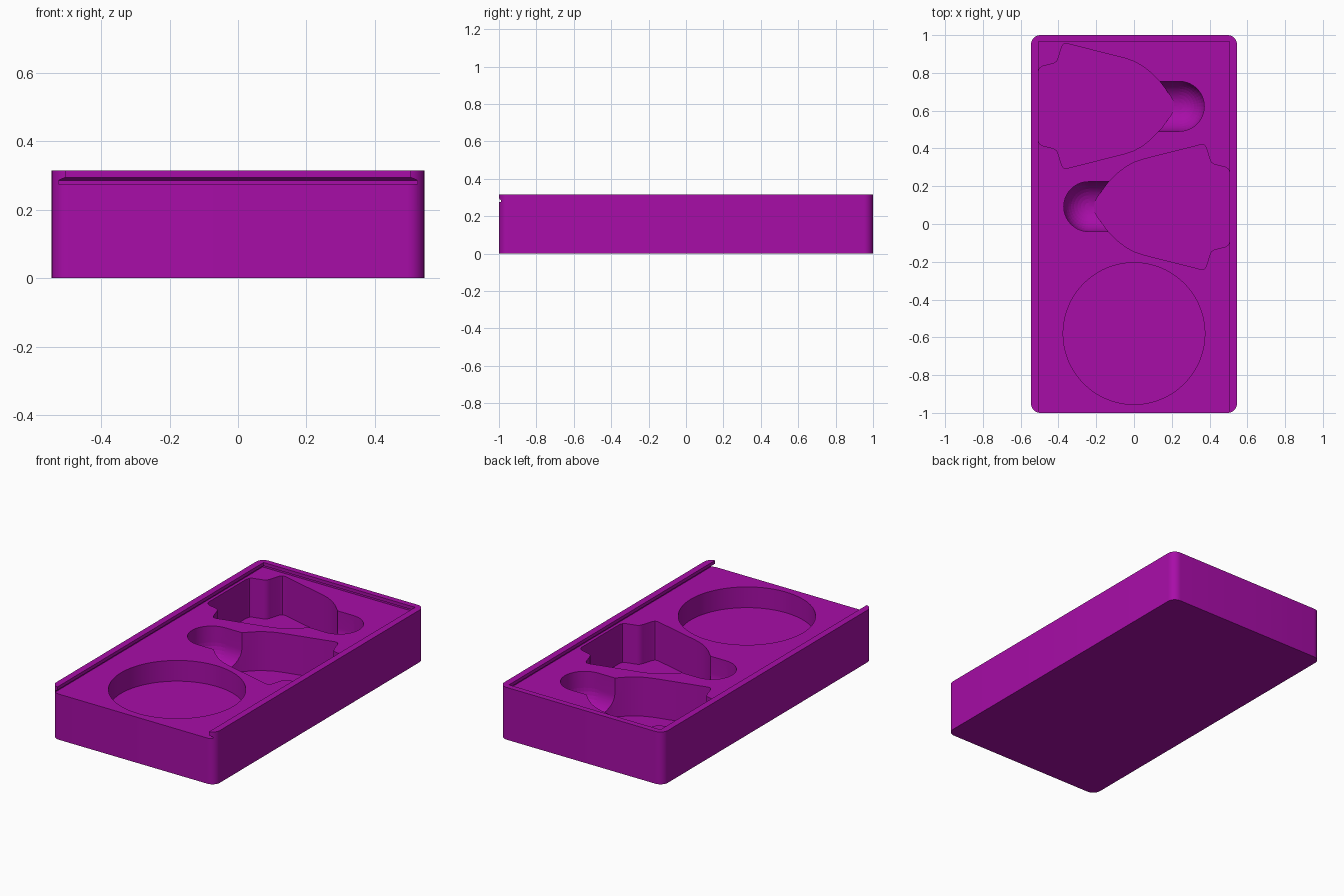
import bpy, bmesh
from math import sin, cos, pi, radians
from mathutils import Vector, Matrix

cube = bpy.data.objects.get("Cube")
if cube:
    bpy.data.objects.remove(cube, do_unlink=True)

HEIGHT, LEDGE, FLOOR = 0.315, 0.275, 0.04

purple = bpy.data.materials.new("purple plastic")
purple.use_nodes = True
purple.diffuse_color = (0.39, 0.004, 0.39, 1)
purple.node_tree.nodes["Principled BSDF"].inputs["Base Color"].default_value = (0.39, 0.004, 0.39, 1)


def make(name, bm):
    bmesh.ops.recalc_face_normals(bm, faces=bm.faces)
    mesh = bpy.data.meshes.new(name)
    bm.to_mesh(mesh)
    bm.free()
    mesh.materials.append(purple)
    obj = bpy.data.objects.new(name, mesh)
    bpy.context.collection.objects.link(obj)
    return obj


def loft(name, layers):
    """Solid through stacked outlines, each given as (z, points)."""
    bm = bmesh.new()
    rings = [[bm.verts.new((x, y, z)) for x, y in pts] for z, pts in layers]
    n = len(rings[0])
    for a, b in zip(rings, rings[1:]):
        for i in range(n):
            j = (i + 1) % n
            bm.faces.new((a[i], a[j], b[j], b[i]))
    bm.faces.new(rings[0])
    bm.faces.new(rings[-1])
    return make(name, bm)


def arc(cx, cy, r, start, end, steps):
    angles = [radians(start + (end - start) * i / steps) for i in range(steps + 1)]
    return [(cx + r * cos(a), cy + r * sin(a)) for a in angles]


def turned(pts):
    """Half-turn of the first pocket onto the second one."""
    return [(-x, 0.715 - y) for x, y in pts]


# Tray body with rounded upright corners
w, h, r = 0.545, 1.0, 0.05
outline = (arc(w - r, h - r, r, 0, 90, 8) + arc(r - w, h - r, r, 90, 180, 8)
           + arc(r - w, r - h, r, 180, 270, 8) + arc(w - r, r - h, r, 270, 360, 8))
tray = loft("tray", [(0, outline), (HEIGHT, outline)])

# Sliding lid channel, open at the front and undercut on three sides
def channel(inset):
    x, y = 0.525 - inset, 0.985 - inset
    return [(-x, -1.1), (x, -1.1), (x, y), (-x, y)]

cutters = [loft("lid_channel_cutter", [(LEDGE, channel(0)), (0.286, channel(0)),
                                       (0.295, channel(0.02)), (0.4, channel(0.02))])]

# Round pocket
disc = arc(0, -0.58, 0.375, 0, 357, 119)
cutters.append(loft("round_pocket_cutter", [(0.15, disc), (0.29, disc)]))

# Two tapered pockets: half outline mirrored about its axis
half = [(-0.507, 0.18), (-0.5, 0.2), (-0.485, 0.21), (-0.425, 0.225), (-0.41, 0.235),
        (-0.402, 0.25), (-0.382, 0.315), (-0.372, 0.328), (-0.355, 0.33),
        (-0.05, 0.253), (0.0, 0.236), (0.045, 0.211), (0.085, 0.18),
        (0.14, 0.125), (0.195, 0.05), (0.208, 0.025)]
first = [(x, 0.625 + y) for x, y in half] + [(0.212, 0.625)] + [(x, 0.625 - y) for x, y in reversed(half)]
for name, pts in (("rear_pocket", first), ("middle_pocket", turned(first))):
    cutters.append(loft(name + "_cutter", [(FLOOR, pts), (0.284, pts)]))


# Finger scoops: round-bottomed slots leading into the pocket tips
def scoop(name, ends):
    bm = bmesh.new()
    for x, y in ends:
        for z in (0.176, 0.5):
            bmesh.ops.create_uvsphere(bm, u_segments=40, v_segments=20, radius=0.132,
                                      matrix=Matrix.Translation((x, y, z)))
    hull = bmesh.ops.convex_hull(bm, input=bm.verts)
    junk = {v for v in hull["geom_interior"] + hull["geom_unused"] if isinstance(v, bmesh.types.BMVert)}
    bmesh.ops.delete(bm, geom=list(junk), context='VERTS')
    hull_faces = [f for f in bm.faces if f.calc_area() < 1e-9]
    if hull_faces:
        bmesh.ops.dissolve_degenerate(bm, dist=1e-5, edges=bm.edges)
    # Keep only the part below the lid ledge
    cut = bmesh.ops.bisect_plane(bm, geom=bm.verts[:] + bm.edges[:] + bm.faces[:],
                                 plane_co=(0, 0, 0.281), plane_no=(0, 0, 1), clear_outer=True)
    rim = [e for e in cut["geom_cut"] if isinstance(e, bmesh.types.BMEdge)]
    bmesh.ops.holes_fill(bm, edges=rim, sides=0)
    return make(name, bm)


ends = [(0.24, 0.623), (0.02, 0.623)]
cutters.append(scoop("rear_scoop_cutter", ends))
cutters.append(scoop("middle_scoop_cutter", turned(ends)))

# Carve the tray, then drop the cutters
bpy.context.view_layer.objects.active = tray
for cutter in cutters:
    cutter.hide_render = True
    mod = tray.modifiers.new(cutter.name, 'BOOLEAN')
    mod.operation = 'DIFFERENCE'
    mod.solver = 'EXACT'
    mod.object = cutter
    bpy.ops.object.modifier_apply(modifier=mod.name)
    bpy.data.objects.remove(cutter, do_unlink=True)

for o in bpy.context.selected_objects:
    o.select_set(False)
tray.select_set(True)
bpy.ops.object.shade_smooth_by_angle(angle=radians(30))
